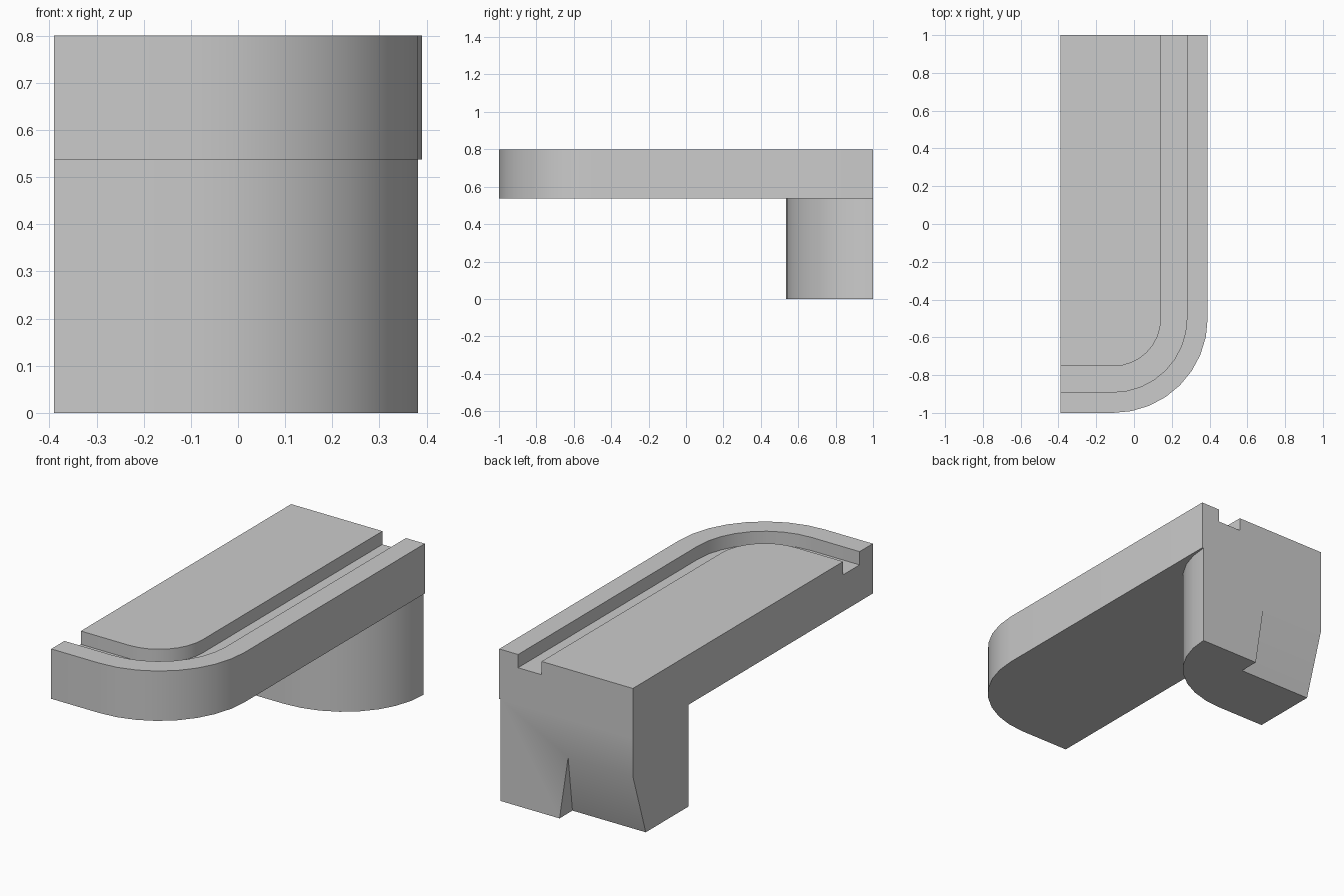
import bpy
import bmesh
from math import sin, cos, pi

if "Cube" in bpy.data.objects:
    bpy.data.objects.remove(bpy.data.objects["Cube"])

LEFT, BACK = -0.39, 1.0
TOP, FLOOR, UNDER = 0.80, 0.73, 0.537
CENTRE_X = -0.11
STEPS = 8

grey = bpy.data.materials.new("plain grey")
grey.use_nodes = True
colour = (0.6, 0.6, 0.6, 1)
grey.diffuse_color = colour
grey.node_tree.nodes["Principled BSDF"].inputs["Base Color"].default_value = colour


def make_object(name, bm):
    bmesh.ops.recalc_face_normals(bm, faces=bm.faces[:])
    mesh = bpy.data.meshes.new(name)
    bm.to_mesh(mesh)
    bm.free()
    mesh.materials.append(grey)
    obj = bpy.data.objects.new(name, mesh)
    bpy.context.collection.objects.link(obj)
    return obj


def activate(obj):
    bpy.ops.object.select_all(action="DESELECT")
    obj.select_set(True)
    bpy.context.view_layer.objects.active = obj


def corner_arc(rx, ry, cy):
    """Quarter arc from the front edge round to the right edge."""
    angles = [i / STEPS * pi / 2 for i in range(STEPS + 1)]
    return [(CENTRE_X + rx * sin(a), cy - ry * cos(a)) for a in angles]


def side_path(radius):
    """Front edge, rounded corner and right edge at one offset."""
    arc = corner_arc(radius, radius, -0.5)
    return [(LEFT, arc[0][1])] + arc + [(arc[-1][0], BACK)]


# Slab: a grooved profile swept round the outside edge
bm = bmesh.new()
outer, groove_out, groove_in = [side_path(r) for r in (0.5, 0.39, 0.253)]
profile = [(outer, UNDER), (outer, TOP), (groove_out, TOP),
           (groove_out, FLOOR), (groove_in, FLOOR), (groove_in, TOP)]
rows = [[bm.verts.new((*p, z)) for p in path] for path, z in profile]
corner_top = bm.verts.new((LEFT, BACK, TOP))
corner_low = bm.verts.new((LEFT, BACK, UNDER))
for a, b in zip(rows, rows[1:]):
    for i in range(len(a) - 1):
        bm.faces.new((a[i], a[i + 1], b[i + 1], b[i]))
bm.faces.new(rows[-1] + [corner_top])
bm.faces.new(rows[0] + [corner_low])
for end in (0, -1):
    bm.faces.new([row[end] for row in rows] + [corner_top, corner_low])
slab = make_object("grooved_slab", bm)

# Pedestal: rounded block below the back end
bm = bmesh.new()
outline = [(LEFT, 0.535)] + corner_arc(0.492, 0.465, BACK) + [(LEFT, BACK)]
base = bm.faces.new([bm.verts.new((x, y, 0)) for x, y in outline])
grown = bmesh.ops.extrude_face_region(bm, geom=[base])
for v in grown["geom"]:
    if isinstance(v, bmesh.types.BMVert):
        v.co.z = UNDER
pedestal = make_object("pedestal", bm)

# Sloping notch in the lower back of the pedestal
bm = bmesh.new()
section = [(1.032, 0.435), (0.86, -0.1), (1.032, -0.1)]
near = [bm.verts.new((-0.6, y, z)) for y, z in section]
far = [bm.verts.new((0.038 - 0.15 * z, y, z)) for y, z in section]
bm.faces.new(near)
bm.faces.new(far)
for i in range(3):
    j = (i + 1) % 3
    bm.faces.new((near[i], near[j], far[j], far[i]))
cutter = make_object("notch_cutter", bm)
cutter.hide_render = True

cut = pedestal.modifiers.new("notch", "BOOLEAN")
cut.operation = "DIFFERENCE"
cut.solver = "EXACT"
cut.object = cutter
activate(pedestal)
bpy.ops.object.modifier_apply(modifier=cut.name)
bpy.data.objects.remove(cutter)

for obj in (slab, pedestal):
    activate(obj)
    bpy.ops.object.shade_smooth_by_angle()
